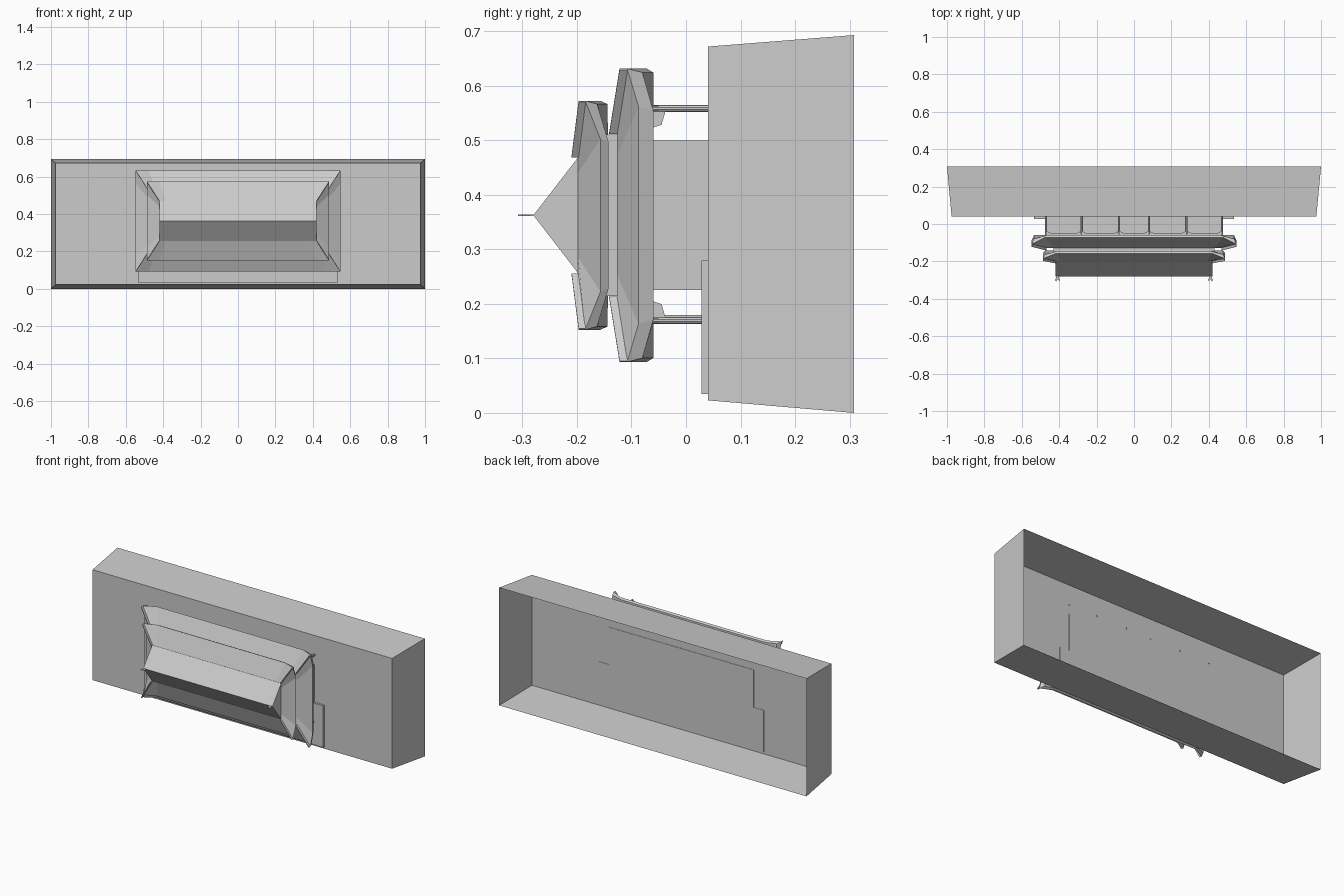
import bpy
from mathutils import Vector

cube = bpy.data.objects.get("Cube")
if cube:
    bpy.data.objects.remove(cube)

stone = bpy.data.materials.new("plain_grey")
stone.use_nodes = True
GREY = (0.6, 0.6, 0.6, 1)
stone.diffuse_color = GREY
stone.node_tree.nodes["Principled BSDF"].inputs["Base Color"].default_value = GREY

MID = 0.3625  # height of the building's axis


def place(x, v, h):
    """Building space (x, across, out from the base) to world space."""
    return (x, -h, MID + v)


def build(name, verts, faces):
    mesh = bpy.data.meshes.new(name)
    mesh.from_pydata([place(*p) for p in verts], [], faces)
    mesh.materials.append(stone)
    obj = bpy.data.objects.new(name, mesh)
    bpy.context.collection.objects.link(obj)
    bpy.ops.object.select_all(action='DESELECT')
    obj.select_set(True)
    bpy.context.view_layer.objects.active = obj
    bpy.ops.object.mode_set(mode='EDIT')
    bpy.ops.mesh.select_all(action='SELECT')
    bpy.ops.mesh.normals_make_consistent(inside=False)
    bpy.ops.object.mode_set(mode='OBJECT')
    return obj


def loft(name, rings, cap_start=True, cap_end=True):
    n = len(rings[0])
    faces = [(r * n + i, r * n + (i + 1) % n, (r + 1) * n + (i + 1) % n, (r + 1) * n + i)
             for r in range(len(rings) - 1) for i in range(n)]
    last = (len(rings) - 1) * n
    if cap_start:
        faces.append(tuple(range(n)))
    if cap_end:
        faces.append(tuple(range(last, last + n)))
    return build(name, [p for ring in rings for p in ring], faces)


def rect(x0, x1, v0, v1, h):
    return [(x0, v0, h), (x1, v0, h), (x1, v1, h), (x0, v1, h)]


def box(name, x0, x1, v0, v1, h0, h1):
    return loft(name, [rect(x0, x1, v0, v1, h0), rect(x0, x1, v0, v1, h1)])


def eave(hx, hv, cut, side, long, corner):
    """Rectangular ring whose corners can lift above its straight runs."""
    pts = []
    for sx, sv in ((1, 1), (-1, 1), (-1, -1), (1, -1)):
        trio = [(sx * hx, sv * (hv - cut), side), (sx * hx, sv * hv, corner),
                (sx * (hx - cut), sv * hv, long)]
        pts += trio if sx * sv > 0 else trio[::-1]
    return pts


def bar(name, a, b, width, rise):
    """Thin upright rib from a to b."""
    a, b = Vector(a), Vector(b)
    side = Vector((b.y - a.y, a.x - b.x, 0)).normalized() * width / 2
    up = Vector((0, 0, rise))
    return loft(name, [[p - side, p + side, p + side + up, p - side + up] for p in (a, b)])


# Flared base, open at the back
loft("base", [rect(-1, 1, -MID, 0.693 - MID, -0.308),
              rect(-0.975, 0.975, 0.023 - MID, 0.672 - MID, -0.04)], cap_start=False)

# Terrace slab and hall walls
box("terrace", -0.535, 0.535, 0.035 - MID, 0.28 - MID, -0.042, -0.028)
box("hall_walls", -0.47, 0.47, -0.1375, 0.1375, -0.042, 0.06)

# Colonnades with head beams and brackets
COLUMNS = (0.08, 0.28, 0.47)
for row, v in (("upper", 0.196), ("lower", -0.193)):
    inward = -1 if v > 0 else 1
    box(row + "_beam", -0.475, 0.475, v - 0.005, v + 0.005, 0.05, 0.062)
    for x in [s * c for c in COLUMNS for s in (-1, 1)]:
        bpy.ops.mesh.primitive_cylinder_add(vertices=10, radius=0.0065, depth=0.104,
                                            location=place(x, v, 0.01), rotation=(1.5708, 0, 0))
        column = bpy.context.object
        column.name = row + "_column"
        column.data.materials.append(stone)
        bpy.ops.object.shade_smooth_by_angle()
        for s in (-1, 1):
            if abs(x + s * 0.03) < 0.48:
                loft("column_bracket", [[(x, w, 0.052), (x + s * 0.03, w, 0.052),
                                         (x + s * 0.02, w, 0.046), (x, w, 0.036)]
                                        for w in (v - 0.003, v + 0.003)])
        loft("inward_bracket", [[(w, v, 0.06), (w, v + inward * 0.035, 0.06),
                                 (w, v + inward * 0.03, 0.045), (w, v, 0.036)]
                                for w in (x - 0.003, x + 0.003)])
for x in (-0.37, -0.185, 0.185, 0.37):
    box("slim_post", x - 0.003, x + 0.003, -0.189, -0.183, -0.042, 0.055)

# Lower roof with lifted corners
loft("lower_roof", [eave(0.47, 0.195, 0.06, 0.06, 0.06, 0.06),
                    eave(0.535, 0.262, 0.07, 0.06, 0.06, 0.08),
                    eave(0.547, 0.269, 0.07, 0.087, 0.072, 0.108),
                    eave(0.47, 0.148, 0.04, 0.127, 0.127, 0.127)])

# Neck between the roofs
box("roof_neck", -0.43, 0.43, -0.148, 0.148, 0.12, 0.15)

# Upper roof skirt and gabled top
loft("upper_roof_skirt", [eave(0.42, 0.13, 0.05, 0.143, 0.143, 0.143),
                          eave(0.476, 0.204, 0.07, 0.142, 0.144, 0.163),
                          eave(0.487, 0.21, 0.07, 0.157, 0.157, 0.185),
                          eave(0.42, 0.1075, 0.03, 0.198, 0.198, 0.198)])
loft("gabled_top", [[(x, -0.1075, 0.197), (x, 0.1075, 0.197), (x, 0, 0.28)]
                    for x in (-0.42, 0.42)])

# Hip ribs on all corners, and forked finials on the ridge ends
for sx in (-1, 1):
    for sv in (-1, 1):
        bar("lower_hip_rib", (sx * 0.47, sv * 0.15, 0.126), (sx * 0.546, sv * 0.268, 0.107), 0.004, 0.015)
        bar("upper_hip_rib", (sx * 0.42, sv * 0.1075, 0.197), (sx * 0.486, sv * 0.209, 0.184), 0.004, 0.013)
    loft("ridge_finial", [[(sx * x, v, h) for x, h in
                           ((0.398, 0.275), (0.42, 0.275), (0.416, 0.288), (0.424, 0.3), (0.416, 0.308),
                            (0.409, 0.294), (0.4, 0.306), (0.394, 0.3), (0.402, 0.288))]
                          for v in (-0.001, 0.001)])
